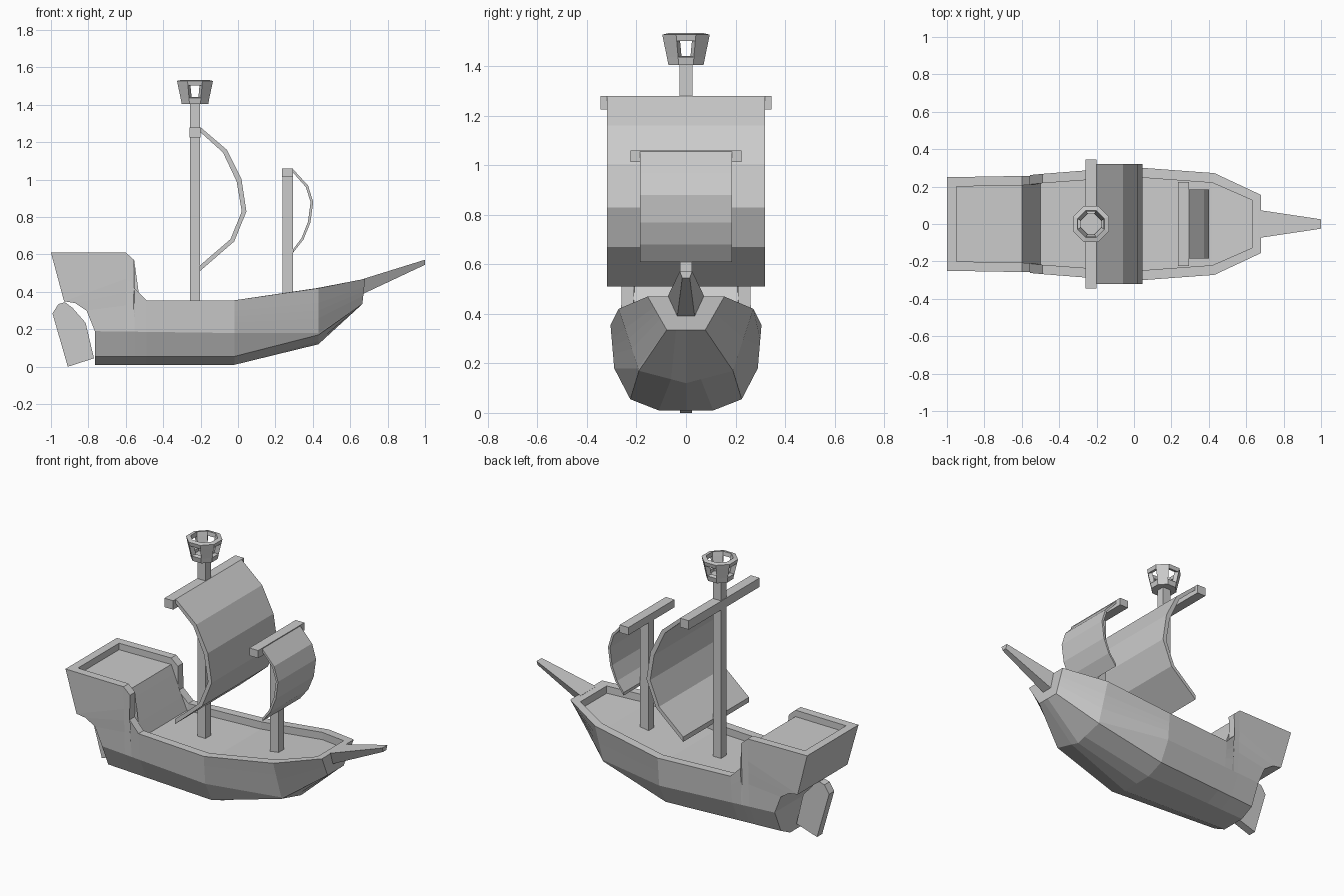
import bpy, bmesh, math

if "Cube" in bpy.data.objects:
    bpy.data.objects.remove(bpy.data.objects["Cube"])


def finish(name, bm):
    bmesh.ops.remove_doubles(bm, verts=bm.verts, dist=1e-5)
    bmesh.ops.recalc_face_normals(bm, faces=bm.faces)
    me = bpy.data.meshes.new(name)
    bm.to_mesh(me)
    bm.free()
    ob = bpy.data.objects.new(name, me)
    bpy.context.collection.objects.link(ob)
    return ob


def loft(name, rings):
    """Skin closed rings of equal length and cap both ends."""
    bm = bmesh.new()
    vs = [[bm.verts.new(p) for p in r] for r in rings]
    n = len(vs[0])
    for a, b in zip(vs, vs[1:]):
        for j in range(n):
            k = (j + 1) % n
            bm.faces.new((a[j], a[k], b[k], b[j]))
    for r in (vs[0], vs[-1]):
        bm.faces.new(r)
    return finish(name, bm)


def extrude_y(name, pts, half):
    """Side profile (x, z) given a width across y."""
    return loft(name, [[(x, s * half, z) for x, z in pts] for s in (-1, 1)])


def box(name, x0, x1, half, z0, z1):
    return extrude_y(name, [(x0, z0), (x1, z0), (x1, z1), (x0, z1)], half)


def lerp(a, b, t):
    return tuple(p + (q - p) * t for p, q in zip(a, b))


# Hull: half sections running keel, bilge, side, rail, inner rail, deck edge
def section(xl, low, top, inner, deck):
    pts = [(xl, y, z) for y, z in low]
    pts += [lerp(pts[-1], top, t) for t in (0.33, 0.5, 0.67)]
    return pts + [top, inner, deck]


stern_low = [(0, .01), (.08, .01), (.17, .055), (.23, .19)]
mid_low = [(0, .01), (.11, .01), (.225, .055), (.29, .18)]


def aft_low(x):
    t = (x + .765) / .745
    return [lerp(a, b, t) for a, b in zip(stern_low, mid_low)]


stern = [(-.765, y, z) for y, z in stern_low]
stern += [(-.81, .235, .30), (-.87, .24, .34), (-.93, .242, .35),
          (-1, .25, .61), (-.95, .20, .61), (-.95, .20, .57)]
halves = [stern]
# rail x, lower x, rail y, rail z, deck x, deck z around the raised stern
for x, xl, y, z, dx, dz in [(-.6, -.6, .257, .61, -.6, .57),
                            (-.555, -.56, .258, .57, -.58, .52),
                            (-.555, -.55, .262, .42, -.53, .39),
                            (-.49, -.49, .268, .355, -.5, .31)]:
    halves.append(section(xl, aft_low(xl), (x, y, z), (x, y - .05, z), (dx, y - .05, dz)))
halves.append(section(-.02, mid_low, (-.02, .305, .355), (-.02, .252, .355), (-.02, .252, .31)))
halves.append(section(.43, [(0, .12), (.06, .136), (.19, .17), (.193, .18)],
                      (.43, .272, .42), (.42, .22, .42), (.42, .22, .375)))
halves.append(section(.665, [(0, .335), (.04, .335), (.078, .335), (.079, .337)],
                      (.68, .155, .47), (.63, .128, .46), (.63, .128, .415)))

bm = bmesh.new()
rings = []
for h in halves:
    right = [bm.verts.new(p) for p in h]
    left = [bm.verts.new((x, -y, z)) for x, y, z in h]
    rings.append(right + left[::-1])
n = len(rings[0])
for a, b in zip(rings, rings[1:]):
    for j in range(n - 1):
        bm.faces.new((a[j], a[j + 1], b[j + 1], b[j]))
for r in (rings[0], rings[-1]):  # transom and bow, strip by strip
    for j in range(n // 2 - 1):
        bm.faces.new((r[j], r[j + 1], r[n - 2 - j], r[n - 1 - j]))
finish("hull", bm)

# Rudder
extrude_y("rudder", [(-.91, .0), (-.77, .045), (-.815, .235), (-.885, .315),
                     (-.925, .345), (-.96, .335), (-.992, .285)], .025)

# Bowsprit
loft("bowsprit", [
    [(.665, -.075, .468), (.665, .075, .468), (.67, .035, .39), (.67, -.035, .39)],
    [(1, -.025, .572), (1, .025, .572), (1, .015, .545), (1, -.015, .545)]])

# Masts and yards
box("main_mast", -.257, -.202, .027, .29, 1.42)
box("fore_mast", .237, .295, .025, .34, 1.055)
box("main_yard", -.26, -.2, .345, 1.225, 1.28)
box("fore_yard", .235, .295, .225, 1.013, 1.06)

# Billowing sails: outer curve forward, inner curve back
extrude_y("main_sail", [
    (-.2, 1.28), (-.06, 1.16), (.018, 1.005), (.045, .83), (-.02, .67), (-.205, .51),
    (-.205, .54), (-.04, .682), (.02, .83), (-.007, .99), (-.08, 1.145), (-.2, 1.253)], .32)
extrude_y("fore_sail", [
    (.295, 1.055), (.375, .968), (.402, .88), (.387, .77), (.35, .68), (.295, .61),
    (.295, .628), (.34, .688), (.374, .775), (.388, .88), (.363, .96), (.295, 1.037)], .185)

# Lookout basket: octagonal wall with an opening on each of four sides
bm = bmesh.new()
bands = []
for apothem, z in [(.071, 1.405), (.077, 1.437), (.091, 1.503), (.096, 1.528)]:
    r = apothem / math.cos(math.pi / 8)
    bands.append([bm.verts.new((-.23 + r * math.cos((k + .5) * math.pi / 4),
                                r * math.sin((k + .5) * math.pi / 4), z)) for k in range(8)])
for i, (a, b) in enumerate(zip(bands, bands[1:])):
    for k in range(8):
        if i == 1 and k % 2 == 1:
            continue
        j = (k + 1) % 8
        bm.faces.new((a[k], a[j], b[j], b[k]))
bm.faces.new(bands[0][::-1])
basket = finish("lookout_basket", bm)
for f in basket.data.polygons:  # make every face point outward
    c = f.center
    out = f.normal.x * (c.x + .23) + f.normal.y * c.y + f.normal.z * (c.z - 1.45)
    if out < 0:
        f.flip()
mod = basket.modifiers.new("thickness", 'SOLIDIFY')
mod.thickness = .027
mod.offset = -1
